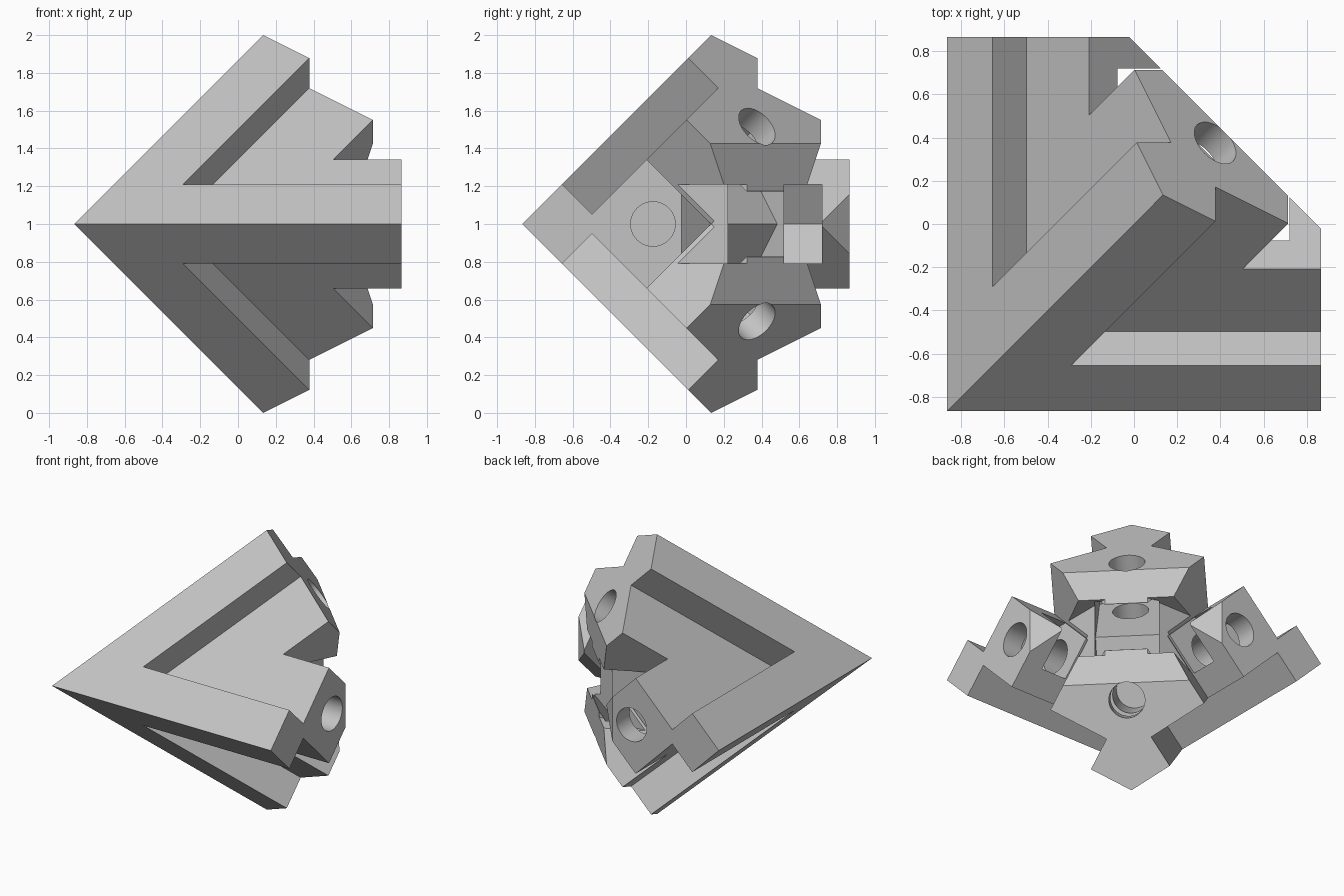
import bpy, bmesh, math
from mathutils import Vector, Matrix

if "Cube" in bpy.data.objects:
    bpy.data.objects.remove(bpy.data.objects["Cube"])

TIP = Vector((-0.866, -0.866, 1.0))   # outer corner where the four arms meet
LENGTH = 1.732                        # arm length from the corner

grey = bpy.data.materials.new("light_grey")
grey.diffuse_color = (0.55, 0.55, 0.55, 1)
grey.use_nodes = True
grey.node_tree.nodes["Principled BSDF"].inputs["Base Color"].default_value = grey.diffuse_color


def solid_from_planes(name, planes):
    """Convex solid: the points p (measured from TIP) with n . p <= d."""
    bm = bmesh.new()
    bmesh.ops.create_cube(bm, size=6)
    for n, d in planes:
        n = Vector(n)
        bmesh.ops.bisect_plane(bm, geom=bm.verts[:] + bm.edges[:] + bm.faces[:], dist=1e-6,
                               plane_co=n * (d / n.length_squared), plane_no=n,
                               clear_outer=True)
        bmesh.ops.holes_fill(bm, edges=[e for e in bm.edges if e.is_boundary], sides=0)
    bmesh.ops.recalc_face_normals(bm, faces=bm.faces[:])
    bmesh.ops.translate(bm, verts=bm.verts[:], vec=TIP)
    return add_object(name, bm)


def add_object(name, bm):
    me = bpy.data.meshes.new(name)
    bm.to_mesh(me)
    bm.free()
    ob = bpy.data.objects.new(name, me)
    bpy.context.collection.objects.link(ob)
    return ob


def hole_cutter(axis, side, opening, offset, start):
    """Round screw hole parallel to an arm."""
    end = LENGTH + 0.2
    bm = bmesh.new()
    bmesh.ops.create_cone(bm, cap_ends=True, segments=48, radius1=0.118,
                          radius2=0.118, depth=end - start)
    rot = Matrix((side, axis.cross(side), axis)).transposed().to_4x4()
    pos = TIP + opening * offset + axis * (start + end) / 2
    bmesh.ops.transform(bm, matrix=Matrix.Translation(pos) @ rot, verts=bm.verts[:])
    return add_object("screw_hole_cutter", bm)


def cut(body, cutter):
    cutter.hide_render = True
    mod = body.modifiers.new("cut", 'BOOLEAN')
    mod.operation, mod.solver, mod.object = 'DIFFERENCE', 'EXACT', cutter
    bpy.context.view_layer.objects.active = body
    bpy.ops.object.modifier_apply(modifier=mod.name)
    bpy.data.objects.remove(cutter)


# Four-sided corner, with square arm ends and a flat inner side
body = solid_from_planes("corner_bracket", [
    ((0, -1, 1), 0), ((0, -1, -1), 0), ((-1, 0, 1), 0), ((-1, 0, -1), 0),
    ((1, 0, 0), LENGTH), ((0, 1, 0), LENGTH),
    ((1, 1, 1), 3), ((1, 1, -1), 3), ((1, 1, 0), 2.575)])
body.data.materials.append(grey)

# Recessed panel and V notch on each of the four outer faces
recess = [((0, 1, -1), 0.317), ((0, -1, -1), -0.42), ((-2, 1, 1), -0.73)]
notch = [((0, 1, -1), 1.0), ((0, -1, -1), -1.0), ((-2, 1, 1), -1.74)]
for swap in (False, True):
    for sz in (1, -1):
        for label, planes in (("recess_cutter", recess), ("notch_cutter", notch)):
            turned = [((y, x, z * sz) if swap else (x, y, z * sz), d)
                      for (x, y, z), d in planes]
            cut(body, solid_from_planes(label, turned))

# Arms: direction, sideways direction, slot opening direction, hole offset
arms = [((1, 0, 0), (0, 0, 1), (0, 1, 0), 0.691),
        ((0, 1, 0), (0, 0, 1), (1, 0, 0), 0.691),
        ((1, 1, 1), (1, -1, 0), (1, 1, -2), 0.592),
        ((1, 1, -1), (1, -1, 0), (1, 1, 2), 0.592)]
c60, s60 = 0.5, math.sqrt(3) / 2
for axis, side, opening, offset in arms:
    a, s, o = (Vector(v).normalized() for v in (axis, side, opening))
    # six-sided nut slot, open towards the inside
    half = 0.21
    slot = [(a, 1.585), (-a, -1.386), (s, half), (-s, half),
            (s * c60 - o * s60, half - offset * s60),
            (-s * c60 - o * s60, half - offset * s60)]
    cut(body, solid_from_planes("nut_slot_cutter", slot))
    cut(body, hole_cutter(a, s, o, offset, 1.03))

# Flat faces with smooth hole walls
bpy.ops.object.select_all(action='DESELECT')
body.select_set(True)
bpy.context.view_layer.objects.active = body
bpy.ops.object.shade_smooth_by_angle(angle=math.radians(25))
